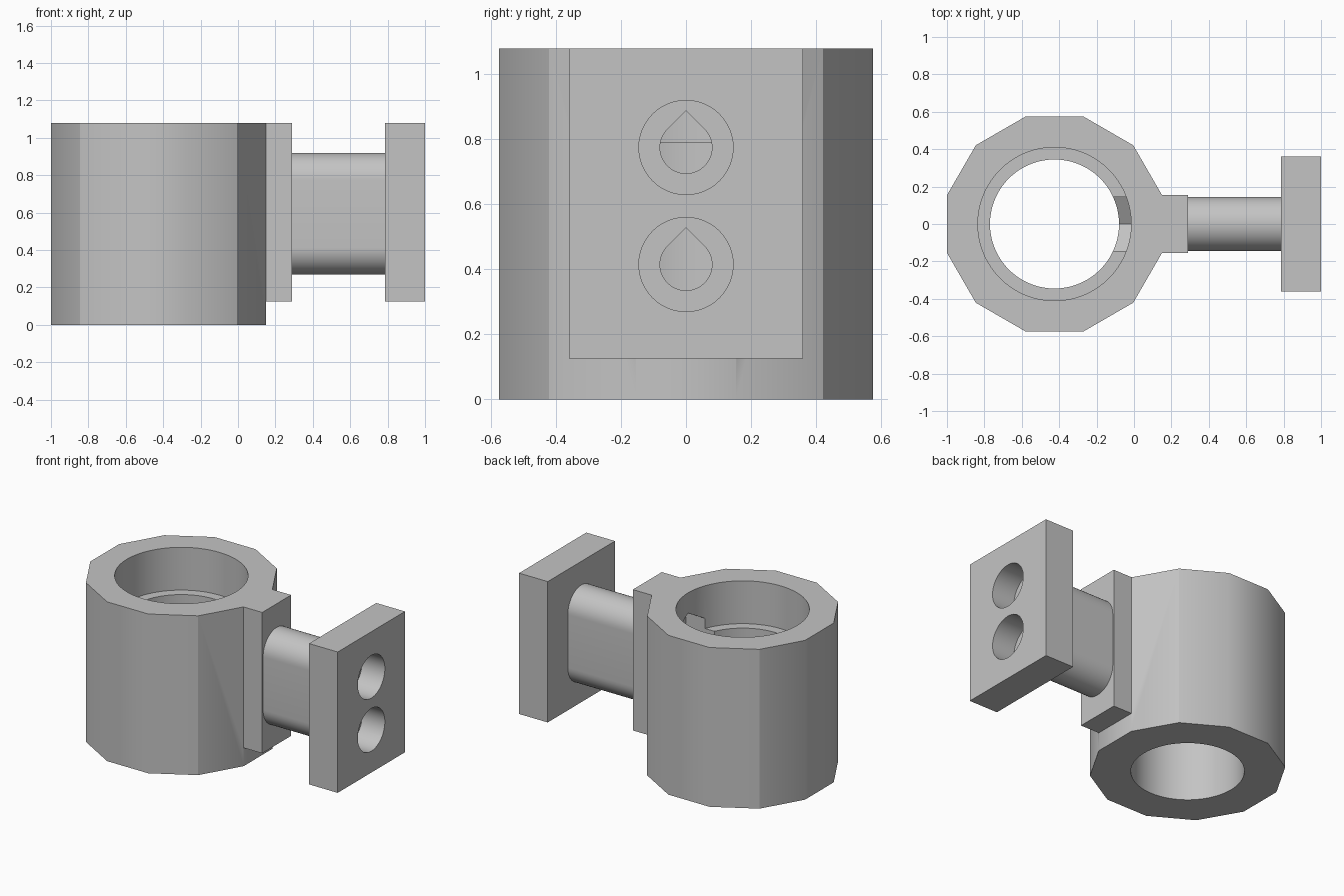
import bpy, bmesh, math

if "Cube" in bpy.data.objects:
    bpy.data.objects.remove(bpy.data.objects["Cube"])

H = 1.08                 # overall height
CX = -0.425              # ring axis
HOLES = (0.415, 0.775)   # bolt heights


def arc(cu, cv, r, n, start=0.0, sweep=360.0):
    """Points on an arc; a full circle leaves out the closing point."""
    m = n if sweep == 360.0 else n - 1
    return [(cu + r * math.cos(math.radians(start + sweep * i / m)),
             cv + r * math.sin(math.radians(start + sweep * i / m))) for i in range(n)]


def rect(u0, v0, u1, v1):
    return [(u0, v0), (u1, v0), (u1, v1), (u0, v1)]


def prism(name, pts, axis, a, b):
    """Extrude a profile along z (profile in xy) or along x (profile in yz)."""
    place = (lambda p, t: (p[0], p[1], t)) if axis == 'z' else (lambda p, t: (t, p[0], p[1]))
    bm = bmesh.new()
    lo = [bm.verts.new(place(p, a)) for p in pts]
    hi = [bm.verts.new(place(p, b)) for p in pts]
    bm.faces.new(lo)
    bm.faces.new(hi)
    n = len(pts)
    for i in range(n):
        j = (i + 1) % n
        bm.faces.new((lo[i], lo[j], hi[j], hi[i]))
    bmesh.ops.recalc_face_normals(bm, faces=bm.faces)
    me = bpy.data.meshes.new(name)
    bm.to_mesh(me)
    bm.free()
    ob = bpy.data.objects.new(name, me)
    bpy.context.collection.objects.link(ob)
    return ob


def combine(target, other, op):
    bpy.context.view_layer.objects.active = target
    mod = target.modifiers.new(op, 'BOOLEAN')
    mod.operation = op
    mod.solver = 'EXACT'
    mod.object = other
    bpy.ops.object.modifier_apply(modifier=mod.name)
    bpy.data.objects.remove(other, do_unlink=True)


# Twelve-sided ring body
R = 0.575 / math.cos(math.radians(15))
body = prism("clamp_bracket", arc(CX, 0, R, 12, 15), 'z', 0, H)

# Boss, slot-shaped neck and end plate
z0, z1 = HOLES
neck = arc(0, z1, 0.145, 25, 0, 180) + arc(0, z0, 0.145, 25, 180, 180)
combine(body, prism("boss", rect(-0.155, 0.125, 0.155, H), 'x', 0.05, 0.29), 'UNION')
combine(body, prism("neck", neck, 'x', 0.2, 0.8), 'UNION')
combine(body, prism("end_plate", rect(-0.36, 0.125, 0.36, H), 'x', 0.785, 1.0), 'UNION')

# Stepped main bore
combine(body, prism("bore", arc(CX, 0, 0.345, 72), 'z', -0.1, H + 0.1), 'DIFFERENCE')
combine(body, prism("wide_bore", arc(CX, 0, 0.41, 72), 'z', 0.79, H + 0.1), 'DIFFERENCE')

# Bolt holes: nut pocket, teardrop shaft and round head recess
for z in HOLES:
    teardrop = arc(0, z, 0.08, 37, 135, 270) + [(0, z + 0.08 * math.sqrt(2))]
    hexagon = arc(0, z, 0.145 / math.cos(math.radians(30)), 6, 90)
    combine(body, prism("nut_pocket", hexagon, 'x', -0.3, 0.1), 'DIFFERENCE')
    combine(body, prism("shaft_hole", teardrop, 'x', -0.3, 1.1), 'DIFFERENCE')
    combine(body, prism("head_recess", arc(0, z, 0.145, 48), 'x', 0.83, 1.1), 'DIFFERENCE')

# Smooth shading, with the four diagonal ring corners kept crisp
bpy.ops.object.select_all(action='DESELECT')
body.select_set(True)
bpy.context.view_layer.objects.active = body
bpy.ops.object.shade_smooth_by_angle(angle=math.radians(35))
me = body.data
for e in me.edges:
    a, b = (me.vertices[i].co for i in e.vertices)
    if all(abs(abs(p.x - CX) - abs(p.y)) < 0.01 and math.hypot(p.x - CX, p.y) > 0.58
           for p in (a, b)):
        e.use_edge_sharp = True

# Single grey material
mat = bpy.data.materials.new("plain_grey")
mat.diffuse_color = (0.55, 0.55, 0.55, 1)
mat.use_nodes = True
mat.node_tree.nodes["Principled BSDF"].inputs["Base Color"].default_value = mat.diffuse_color
me.materials.clear()
me.materials.append(mat)
for p in me.polygons:
    p.material_index = 0
